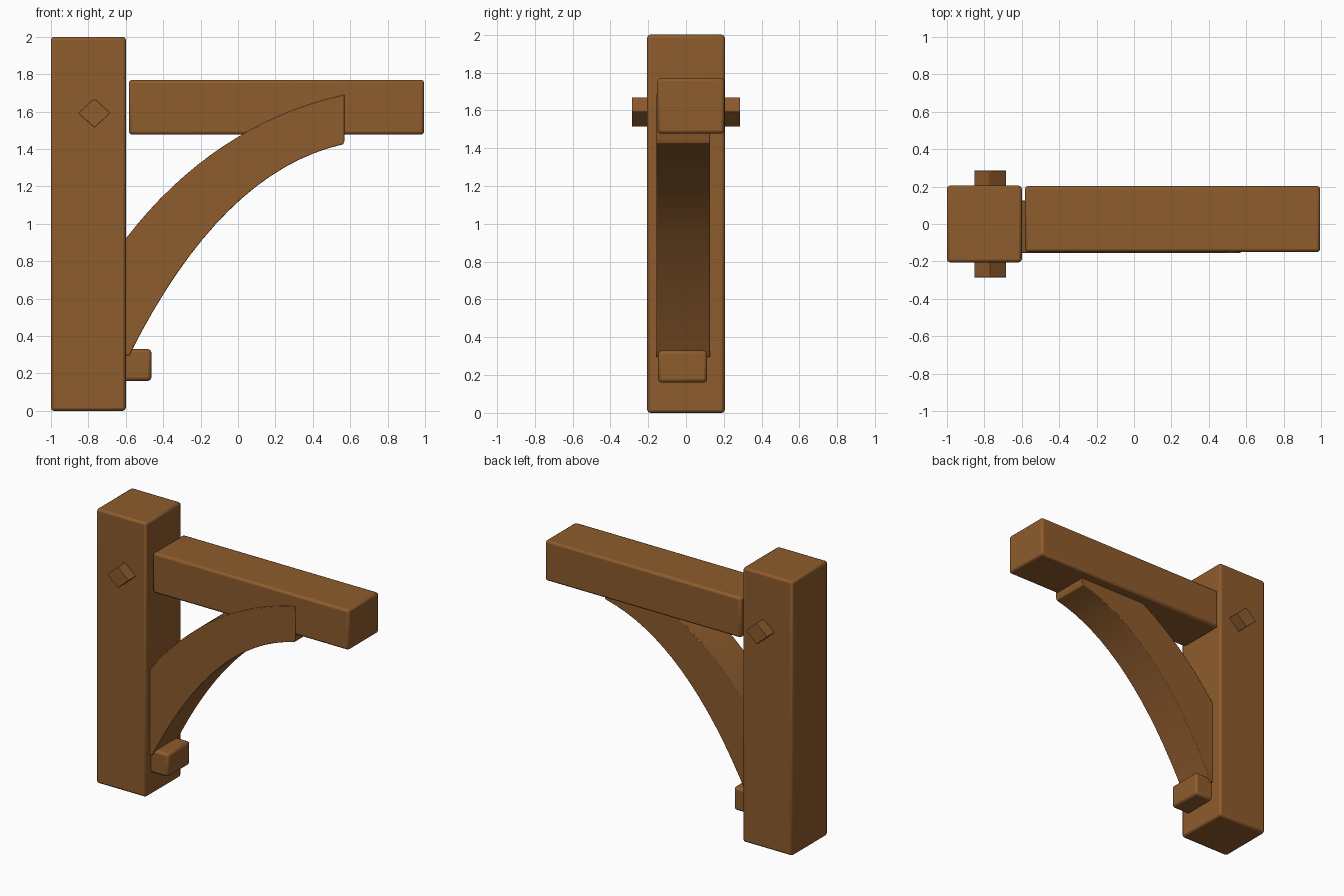
import bpy, bmesh, math
from mathutils import Vector

if "Cube" in bpy.data.objects:
    bpy.data.objects.remove(bpy.data.objects["Cube"])

wood = bpy.data.materials.new("brown wood")
wood.diffuse_color = (0.27, 0.106, 0.026, 1)
wood.use_nodes = True
wood.node_tree.nodes["Principled BSDF"].inputs["Base Color"].default_value = wood.diffuse_color
wood.roughness = 0.8


def finish(name, bm, bevel):
    bmesh.ops.recalc_face_normals(bm, faces=bm.faces)
    me = bpy.data.meshes.new(name)
    bm.to_mesh(me)
    bm.free()
    me.materials.append(wood)
    ob = bpy.data.objects.new(name, me)
    bpy.context.collection.objects.link(ob)
    if bevel:
        m = ob.modifiers.new("soft edges", 'BEVEL')
        m.width = bevel
        m.segments = 2
        m.limit_method = 'ANGLE'
        m.angle_limit = math.radians(40)
    bpy.ops.object.select_all(action='DESELECT')
    ob.select_set(True)
    bpy.context.view_layer.objects.active = ob
    bpy.ops.object.shade_smooth_by_angle(angle=math.radians(35))
    return ob


def extrude_profile(name, pts, y0, y1, bevel):
    """Extrude an xz outline from y0 to y1."""
    bm = bmesh.new()
    f = bm.faces.new([bm.verts.new((x, y0, z)) for x, z in pts])
    r = bmesh.ops.extrude_face_region(bm, geom=[f])
    verts = [v for v in r["geom"] if isinstance(v, bmesh.types.BMVert)]
    bmesh.ops.translate(bm, verts=verts, vec=(0, y1 - y0, 0))
    return finish(name, bm, bevel)


def box(name, x, y, z, bevel):
    pts = [(x[0], z[0]), (x[1], z[0]), (x[1], z[1]), (x[0], z[1])]
    return extrude_profile(name, pts, y[0], y[1], bevel)


def curve(a, b, c, n=16):
    """Quadratic curve from a to c with control point b."""
    a, b, c = Vector(a), Vector(b), Vector(c)
    return [tuple(a * (1 - t) ** 2 + b * 2 * t * (1 - t) + c * t * t)
            for t in (i / n for i in range(n + 1))]


# Upright post and horizontal beam
box("post", (-1, -0.6), (-0.205, 0.205), (0, 2), 0.016)
box("beam", (-0.583, 0.995), (-0.15, 0.203), (1.477, 1.77), 0.016)

# Small block under the foot of the brace
box("foot_block", (-0.7, -0.463), (-0.147, 0.112), (0.16, 0.33), 0.018)

# Square peg through the post, turned on its corner
extrude_profile("peg", [(-0.855, 1.592), (-0.768, 1.514), (-0.682, 1.592), (-0.768, 1.67)],
                -0.286, 0.286, 0.003)

# Curved brace
lower = curve((-0.582, 0.295), (-0.09, 1.28), (0.562, 1.425))
upper = curve((-0.605, 0.915), (-0.13, 1.535), (0.57, 1.69))
extrude_profile("curved_brace", [(-0.605, 0.295)] + lower + [(0.57, 1.445)] + upper[::-1],
                -0.156, 0.126, 0.004)
